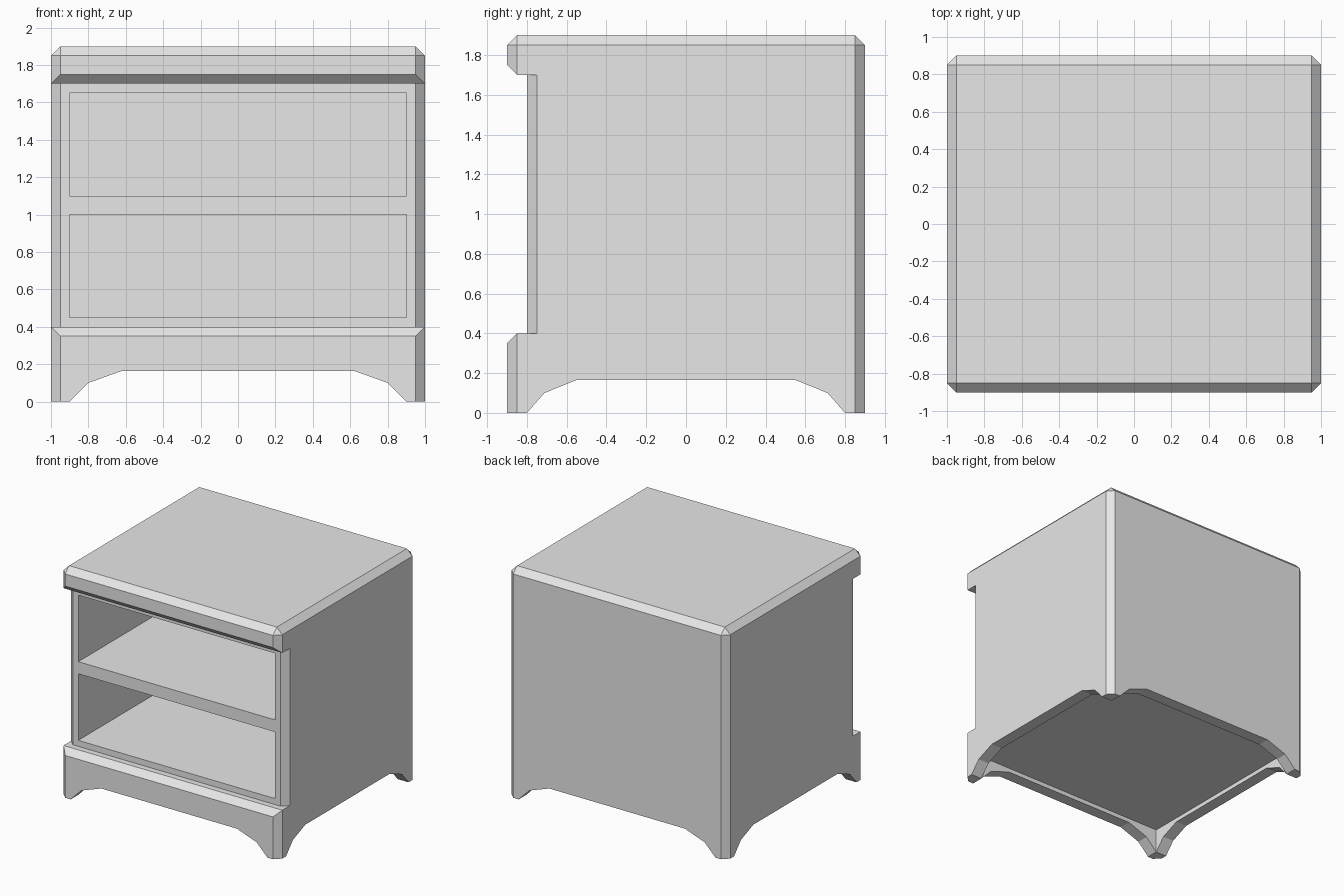
import bpy
import bmesh
from mathutils import Vector

cube = bpy.data.objects.get("Cube")
if cube:
    bpy.data.objects.remove(cube, do_unlink=True)

WIDTH, DEPTH, HEIGHT = 2.0, 1.8, 1.9
HX, HY = WIDTH / 2, DEPTH / 2
WALL = 0.1       # panel thickness
CHAMFER = 0.05
BODY_Y = -0.8    # recessed front of the body
PLINTH_Z, LID_Z = 0.4, 1.7

grey = bpy.data.materials.new("plain grey")
grey.use_nodes = True
grey.diffuse_color = (0.8, 0.8, 0.8, 1)
grey.node_tree.nodes["Principled BSDF"].inputs["Base Color"].default_value = (0.8, 0.8, 0.8, 1)


def make_object(name, bm):
    bmesh.ops.recalc_face_normals(bm, faces=bm.faces)
    mesh = bpy.data.meshes.new(name)
    bm.to_mesh(mesh)
    bm.free()
    mesh.materials.append(grey)
    obj = bpy.data.objects.new(name, mesh)
    bpy.context.collection.objects.link(obj)
    return obj


def prism(name, profile, axis, start, end):
    """Extrude a 2D profile along an axis; the profile uses the other two axes in order."""
    bm = bmesh.new()
    verts = []
    for point in profile:
        co = list(point)
        co.insert("xyz".index(axis), start)
        verts.append(bm.verts.new(co))
    face = bm.faces.new(verts)
    out = bmesh.ops.extrude_face_region(bm, geom=[face])
    shift = Vector([end - start if a == axis else 0 for a in "xyz"])
    moved = [v for v in out["geom"] if isinstance(v, bmesh.types.BMVert)]
    bmesh.ops.translate(bm, verts=moved, vec=shift)
    return make_object(name, bm)


def rectangle(x, y0, y1):
    return [(-x, y0), (x, y0), (x, y1), (-x, y1)]


def mirrored(points):
    return points + [(-a, b) for a, b in reversed(points)]


def cut(target, cutter):
    cutter.hide_render = True
    mod = target.modifiers.new("cut", "BOOLEAN")
    mod.operation = "DIFFERENCE"
    mod.solver = "EXACT"
    mod.object = cutter
    bpy.context.view_layer.objects.active = target
    bpy.ops.object.modifier_apply(modifier=mod.name)
    bpy.data.objects.remove(cutter, do_unlink=True)


# Cabinet block, chamfered on every edge except the base
cabinet = prism("cabinet", rectangle(HX, -HY, HY), "z", 0, HEIGHT)
bm = bmesh.new()
bm.from_mesh(cabinet.data)
edges = [e for e in bm.edges if max(v.co.z for v in e.verts) > HEIGHT / 2]
bmesh.ops.bevel(bm, geom=edges, offset=CHAMFER, segments=1, affect="EDGES")
bm.to_mesh(cabinet.data)
bm.free()

# Recessed front between plinth and lid, with chamfered body corners
slope = 0.25
corner_x = HX - CHAMFER
front = mirrored([(corner_x + slope, BODY_Y - slope), (corner_x + slope, BODY_Y + slope), (corner_x, BODY_Y)])
cut(cabinet, prism("recess", front, "z", PLINTH_Z, LID_Z))

# Sloping edges of the plinth top and lid underside
lip = CHAMFER - HY
lips = [(lip, PLINTH_Z), (lip, LID_Z), (lip - slope, LID_Z + slope), (lip - slope, PLINTH_Z - slope)]
cut(cabinet, prism("lip_slopes", lips, "x", -2, 2))

# Two open compartments
for bottom in (0.45, 1.1):
    cut(cabinet, prism("compartment", rectangle(HX - WALL, BODY_Y - 0.04, HY - WALL),
                       "z", bottom, bottom + 0.55))

# Hollow underside
cut(cabinet, prism("underside", rectangle(HX - WALL, WALL - HY, HY - WALL), "z", -0.2, 0.2))

# Arched skirts that leave four bracket feet
for axis, half in (("y", HX - WALL), ("x", HY - WALL)):
    arch = mirrored([(half, -0.1), (half, 0), (half * 0.89, 0.1), (half * 0.689, 0.165)])
    cut(cabinet, prism("arch", arch, axis, -2, 2))

for poly in cabinet.data.polygons:
    poly.use_smooth = False
    poly.material_index = 0
